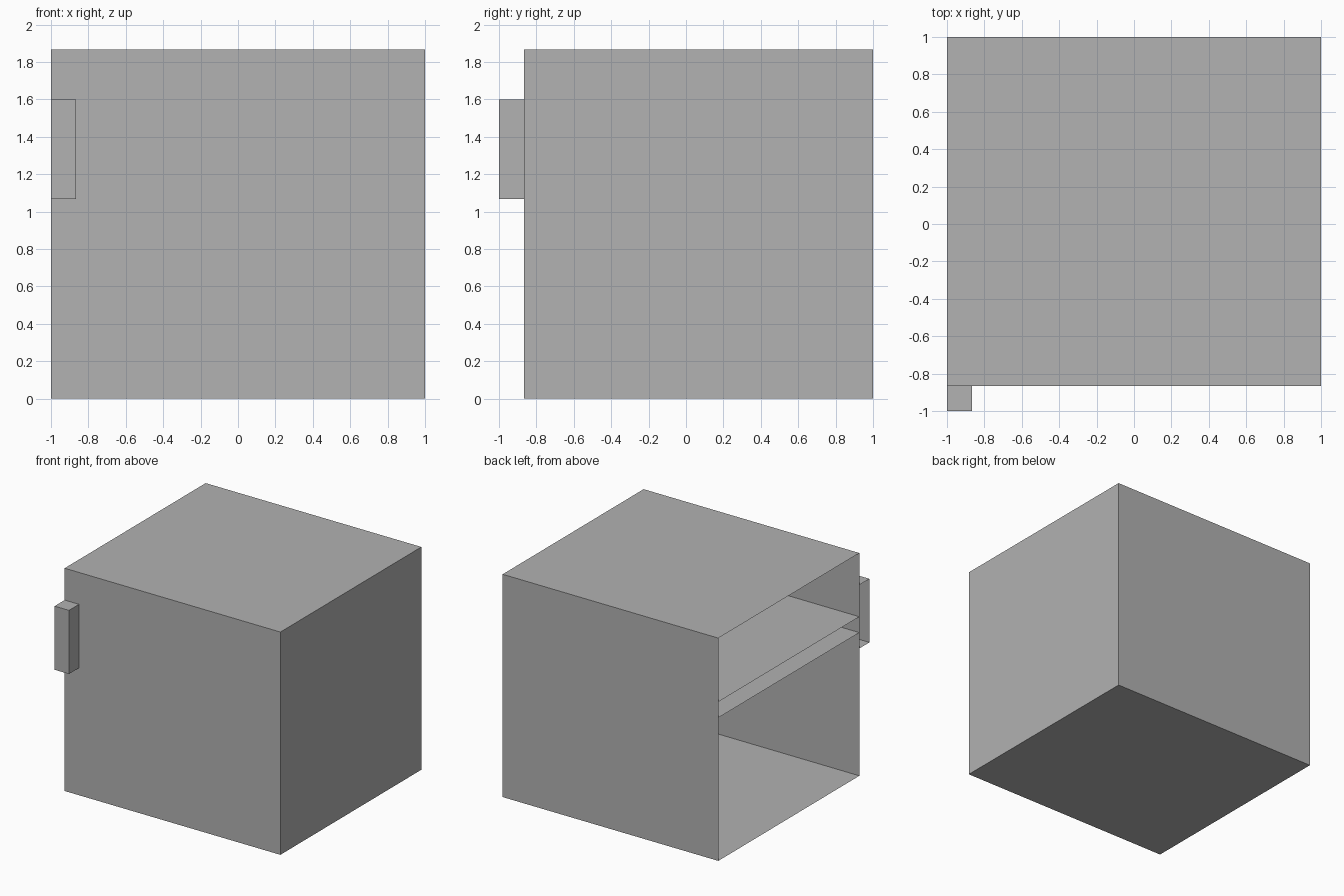
import bpy
import bmesh
from mathutils import Vector

cube = bpy.data.objects.get("Cube")
if cube:
    bpy.data.objects.remove(cube, do_unlink=True)

# Single plain grey
grey = bpy.data.materials.new("plain_grey")
grey.use_nodes = True
colour = (0.445, 0.445, 0.445, 1.0)
grey.diffuse_color = colour
grey.node_tree.nodes["Principled BSDF"].inputs["Base Color"].default_value = colour


def sheet_box(name, low, high, open_sides):
    """Thin-walled box between two corners, without the faces whose normals are in open_sides."""
    low, high = Vector(low), Vector(high)
    bm = bmesh.new()
    bmesh.ops.create_cube(bm, size=1)
    for v in bm.verts:
        v.co = Vector([(c + 0.5) * (h - l) + l for c, l, h in zip(v.co, low, high)])
    bm.normal_update()
    holes = [f for f in bm.faces
             if any(f.normal.dot(Vector(side)) > 0.9 for side in open_sides)]
    bmesh.ops.delete(bm, geom=holes, context='FACES')
    mesh = bpy.data.meshes.new(name)
    bm.to_mesh(mesh)
    bm.free()
    mesh.materials.append(grey)
    obj = bpy.data.objects.new(name, mesh)
    bpy.context.collection.objects.link(obj)
    return obj


MINUS_X, PLUS_X = (-1, 0, 0), (1, 0, 0)
MINUS_Y, PLUS_Y = (0, -1, 0), (0, 1, 0)
FRONT = -0.867   # plane of the cabinet front

# Cabinet shell, open on the -x side
sheet_box("cabinet_shell", (-1, FRONT, 0), (1, 1, 1.867), [MINUS_X])

# Hollow shelf: upper and lower sheets running wall to wall
sheet_box("shelf", (-1, FRONT, 1.2), (1, 1, 1.333),
          [MINUS_X, PLUS_X, MINUS_Y, PLUS_Y])

# Handle on the front, open on the -x side and where it meets the cabinet
sheet_box("handle", (-1, -1, 1.067), (-0.867, FRONT, 1.6), [MINUS_X, PLUS_Y])
